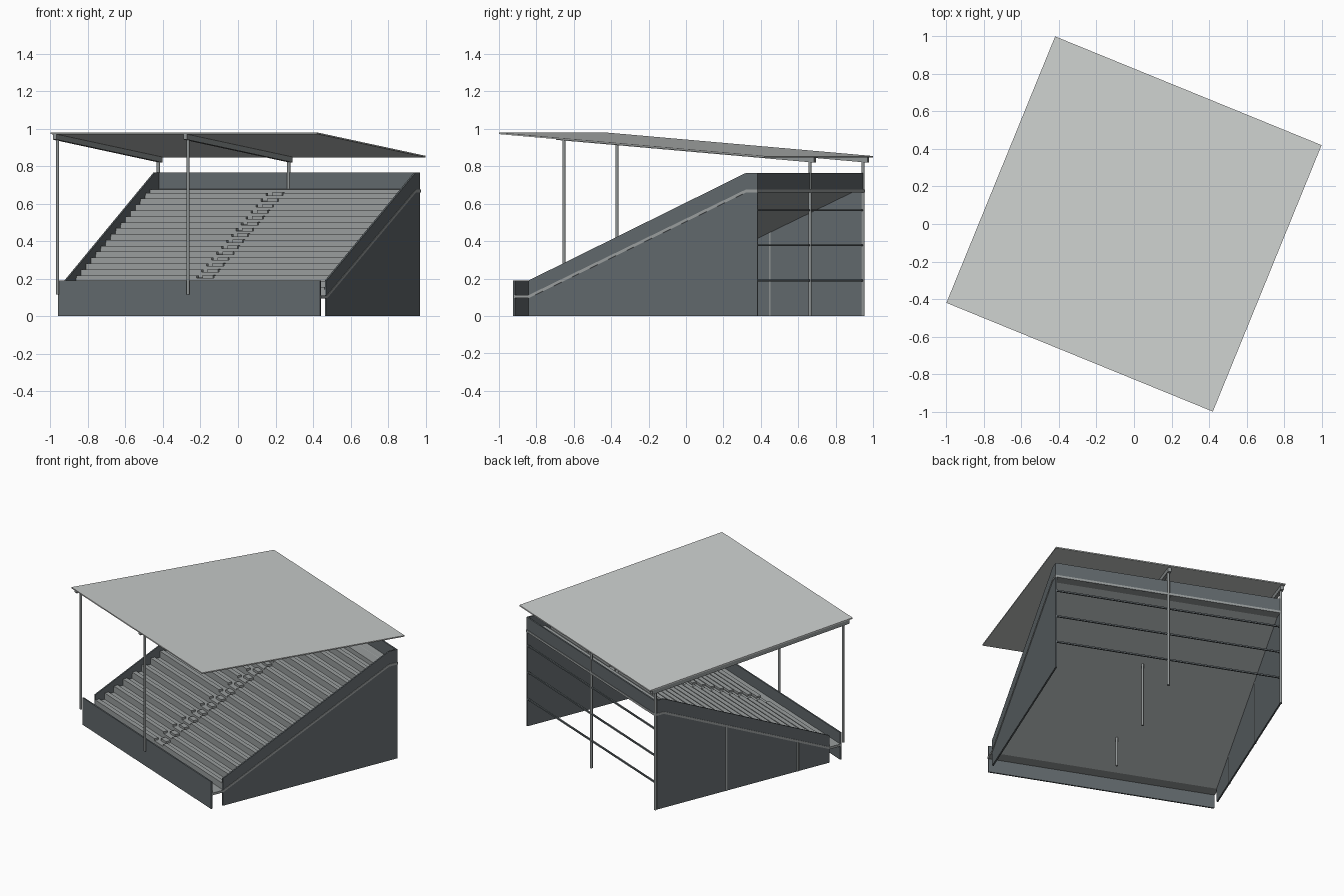
import bpy, bmesh, math

cube = bpy.data.objects.get("Cube")
if cube:
    bpy.data.objects.remove(cube, do_unlink=True)

TURN = math.radians(-22.2)   # whole stand is turned about z
W = 0.755                    # half width
ROWS = 18
V0, V1, BACK = -0.60, 0.655, 0.72
Z0, Z1 = 0.095, 0.66         # underside of the rake, front and rear
RUN, RISE = (V1 - V0) / ROWS, (Z1 - Z0) / ROWS


def material(name, rgb):
    m = bpy.data.materials.new(name)
    m.use_nodes = True
    m.diffuse_color = (*rgb, 1)
    m.node_tree.nodes["Principled BSDF"].inputs["Base Color"].default_value = (*rgb, 1)
    return m


CLAD = material("blue_grey_cladding", (0.12, 0.14, 0.15))
CONCRETE = material("light_concrete", (0.32, 0.34, 0.34))
STEEL = material("grey_steel", (0.28, 0.3, 0.3))
ROOF = material("pale_roof", (0.6, 0.62, 0.61))


def finish(bm, name, mat):
    bmesh.ops.recalc_face_normals(bm, faces=bm.faces)
    me = bpy.data.meshes.new(name)
    bm.to_mesh(me)
    bm.free()
    me.materials.append(mat)
    ob = bpy.data.objects.new(name, me)
    ob.rotation_euler.z = TURN
    bpy.context.collection.objects.link(ob)
    return ob


def add_prism(bm, x0, x1, profile):
    """Extrude a (depth, height) profile from x0 to x1."""
    a, b = [[bm.verts.new((x, y, z)) for y, z in profile] for x in (x0, x1)]
    bm.faces.new(a)
    bm.faces.new(b)
    n = len(profile)
    for i in range(n):
        j = (i + 1) % n
        bm.faces.new((a[i], a[j], b[j], b[i]))


def rect(y0, y1, z0, z1):
    return [(y0, z0), (y1, z0), (y1, z1), (y0, z1)]


def prism(name, x0, x1, profile, mat):
    bm = bmesh.new()
    add_prism(bm, x0, x1, profile)
    return finish(bm, name, mat)


def post(name, x, y, z0, z1, r=0.008):
    bm = bmesh.new()
    bmesh.ops.create_cone(bm, cap_ends=True, segments=12, radius1=r, radius2=r, depth=z1 - z0)
    bmesh.ops.translate(bm, verts=bm.verts, vec=(x, y, (z0 + z1) / 2))
    for f in bm.faces:
        f.smooth = len(f.verts) == 4
    return finish(bm, name, STEEL)


def roof_z(y):
    return 0.98 - 0.125 * (y + 0.767) / 1.534


def rake_z(y):
    return Z0 + (y - V0) * RISE / RUN


# Raking slab whose edge shows as a pale band around the stand
slab = [(-0.684, Z0), (V0, Z0), (V1, Z1), (BACK + 0.003, Z1)]
slab += [(y, z + 0.016) for y, z in reversed(slab)]
prism("raking_slab", -W - 0.003, W + 0.003, slab, CONCRETE)

# Stepped terrace on top of the slab
steps = [(V0, Z0 + 0.008)]
for i in range(ROWS):
    y, z = V0 + i * RUN, Z0 + 0.015 + (i + 1) * RISE
    steps += [(y, z), (y + RUN, z)]
steps += [(BACK - 0.008, Z1 + 0.017), (BACK - 0.008, Z1 + 0.005), (V1, Z1 + 0.005)]
prism("terrace_steps", -W + 0.01, W - 0.01, steps, CONCRETE)

# Bench rows on both sides of the aisle, and half steps within it
benches, aisle = bmesh.new(), bmesh.new()
for i in range(ROWS - 1):
    y, z = V0 + i * RUN, Z0 + 0.015 + (i + 1) * RISE
    for s in (-1, 1):
        add_prism(benches, s * 0.05, s * (W - 0.012), rect(y, y + 0.03, z, z + 0.014))
    add_prism(aisle, -0.03, 0.03, rect(y + RUN / 2, y + RUN, z, z + RISE / 2))
finish(benches, "bench_rows", CONCRETE)
finish(aisle, "aisle_steps", CONCRETE)

# Side walls with raked parapets
wall = [(V0, 0), (BACK, 0), (BACK, 0.765), (V1, 0.765), (V0, 0.19)]
for name, s in (("left_side_wall", 1), ("right_side_wall", -1)):
    prism(name, s * (W - 0.01), s * W, wall, CLAD)

# Front wall and rear parapet
prism("front_wall", -W, W, rect(-0.69, -0.68, 0, 0.19), CLAD)
prism("rear_parapet", -W, W, rect(BACK - 0.01, BACK, Z1, 0.765), CLAD)

# Rails across the open rear
for i, z in enumerate((0.19, 0.378, 0.565)):
    prism(f"rear_rail_{i + 1}", -W + 0.005, W - 0.005, rect(0.709, 0.719, z - 0.005, z + 0.005), CLAD)

# Two frames of posts and a roof beam
for label, x in (("side", -W + 0.004), ("middle", 0)):
    post(f"{label}_front_post", x, -0.705, 0.115, roof_z(-0.705) - 0.02)
    post(f"{label}_rear_post", x, 0.716, 0, roof_z(0.716) - 0.02, 0.009)
    for y in (-0.36, 0.18):
        post(f"{label}_under_post", x, y, 0, rake_z(y) + 0.006)
    ends = (-0.745, 0.745)
    beam = [(y, roof_z(y) - 0.006) for y in ends]
    beam += [(y, roof_z(y) - 0.037) for y in reversed(ends)]
    prism(f"{label}_roof_beam", x - 0.011, x + 0.011, beam, STEEL)

# Sloping roof sheet
top = [(y, roof_z(y)) for y in (-0.767, 0.767)]
prism("roof_sheet", -0.767, 0.767, top + [(y, z - 0.008) for y, z in reversed(top)], ROOF)
